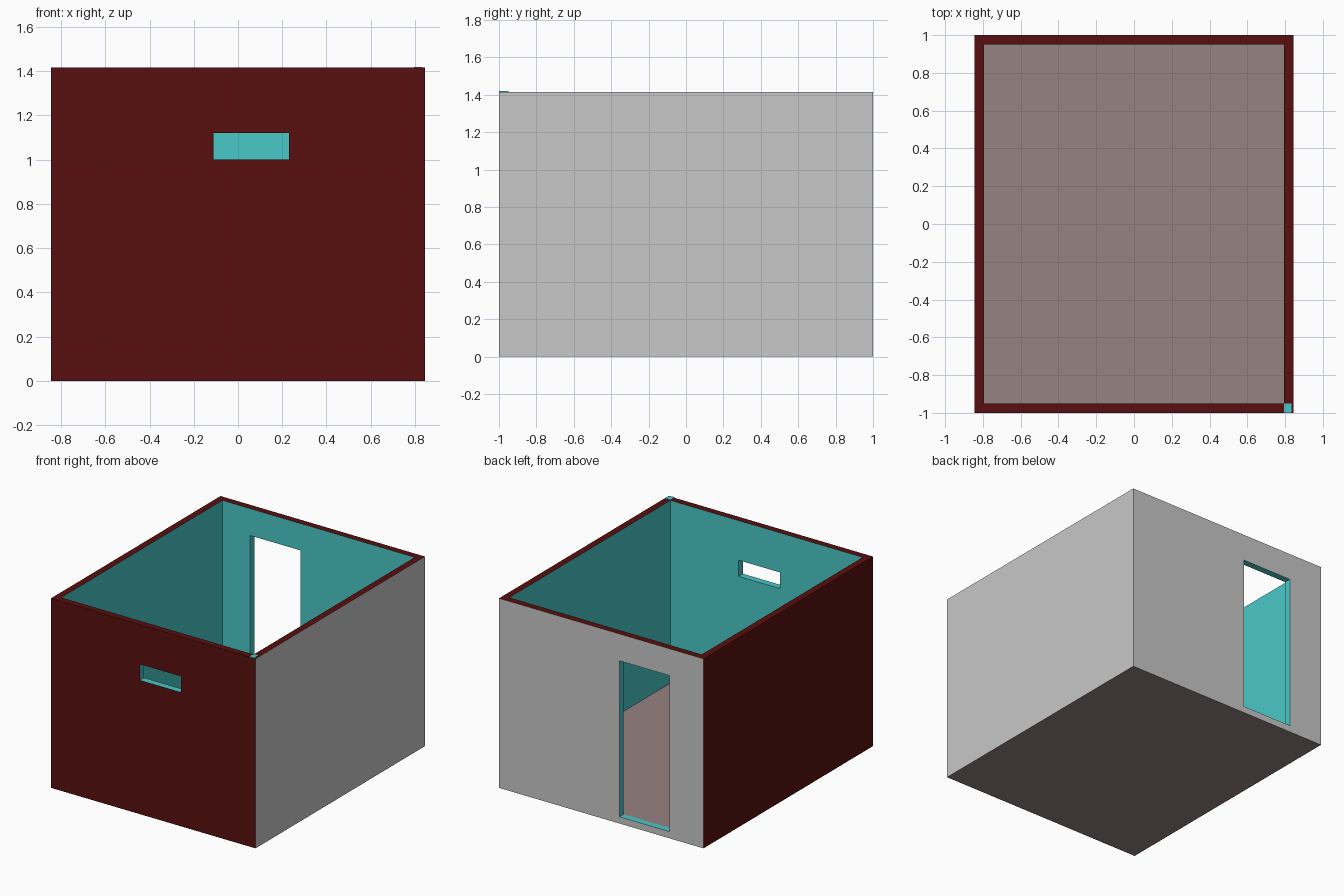
import bpy
import bmesh

if "Cube" in bpy.data.objects:
    bpy.data.objects.remove(bpy.data.objects["Cube"], do_unlink=True)

# Overall room dimensions
HALF_W, HALF_D, HEIGHT, WALL = 0.845, 1.0, 1.416, 0.05
FLOOR = 0.05


def linear(c):
    c /= 255
    return c / 12.92 if c <= 0.04045 else ((c + 0.055) / 1.055) ** 2.4


def material(name, *rgb):
    mat = bpy.data.materials.new(name)
    colour = [linear(c) for c in rgb] + [1.0]
    mat.diffuse_color = colour
    mat.use_nodes = True
    bsdf = next(n for n in mat.node_tree.nodes if n.type == 'BSDF_PRINCIPLED')
    bsdf.inputs["Base Color"].default_value = colour
    return mat


MATERIALS = [
    material("dark_red", 90, 15, 15),
    material("light_grey", 200, 200, 200),
    material("teal", 74, 200, 200),
    material("brown_grey", 150, 130, 130),
]
RED, GREY, TEAL, BROWN = range(len(MATERIALS))


def finish(bm, name):
    bmesh.ops.remove_doubles(bm, verts=bm.verts[:], dist=0.0001)
    bmesh.ops.recalc_face_normals(bm, faces=bm.faces[:])
    mesh = bpy.data.meshes.new(name)
    bm.to_mesh(mesh)
    bm.free()
    for mat in MATERIALS:
        mesh.materials.append(mat)
    obj = bpy.data.objects.new(name, mesh)
    bpy.context.collection.objects.link(obj)
    return obj


def box(name, x0, x1, y0, y1, z0, z1, mat):
    bm = bmesh.new()
    bmesh.ops.create_cube(bm, size=1)
    for v in bm.verts:
        v.co = (x1 if v.co.x > 0 else x0,
                y1 if v.co.y > 0 else y0,
                z1 if v.co.z > 0 else z0)
    for f in bm.faces:
        f.material_index = mat
    return finish(bm, name)


def add_face(bm, points, mat):
    bm.faces.new([bm.verts.new(p) for p in points]).material_index = mat


def band(bm, loop_a, loop_b, mat):
    """Join two four-point loops with a band of quads."""
    for k in range(4):
        n = (k + 1) % 4
        add_face(bm, (loop_a[k], loop_a[n], loop_b[n], loop_b[k]), mat)


def corners(inset):
    w, d = HALF_W - inset, HALF_D - inset
    return [(-w, -d), (w, -d), (w, d), (-w, d)]


def panel(a, b, z0, z1):
    return [(*a, z0), (*b, z0), (*b, z1), (*a, z1)]


# Walls: outer colour and opening (start x, end x, bottom, top) per side
window = (-0.11, 0.23, 1.0, 1.12)
doorway = (-0.15, -0.565, FLOOR, 1.215)
sides = [(RED, window), (GREY, None), (GREY, doorway), (RED, None)]

outer, inner = corners(0), corners(WALL)
bm = bmesh.new()
for i, (colour, opening) in enumerate(sides):
    j = (i + 1) % 4
    reveals = []
    for ring, mat in ((outer, colour), (inner, TEAL)):
        wall = panel(ring[i], ring[j], 0, HEIGHT)
        if opening:
            xa, xb, z0, z1 = opening
            y = ring[i][1]
            hole = panel((xa, y), (xb, y), z0, z1)
            band(bm, wall, hole, mat)
            reveals.append(hole)
        else:
            add_face(bm, wall, mat)
    # Lining of the window or doorway
    if reveals:
        band(bm, *reveals, TEAL)
    # Top rim and underside of the wall
    for z, mat in ((HEIGHT, RED), (0, BROWN)):
        add_face(bm, [(*p, z) for p in (outer[i], outer[j], inner[j], inner[i])], mat)
finish(bm, "walls")

# Floor slab between the walls
box("floor", -HALF_W + WALL, HALF_W - WALL,
    -HALF_D + WALL, HALF_D - WALL, 0, FLOOR, BROWN)

# Small plate on the front corner of the rim
box("rim_corner_plate", HALF_W - WALL, HALF_W - 0.01,
    -HALF_D, -HALF_D + WALL, HEIGHT, HEIGHT + 0.004, TEAL)
